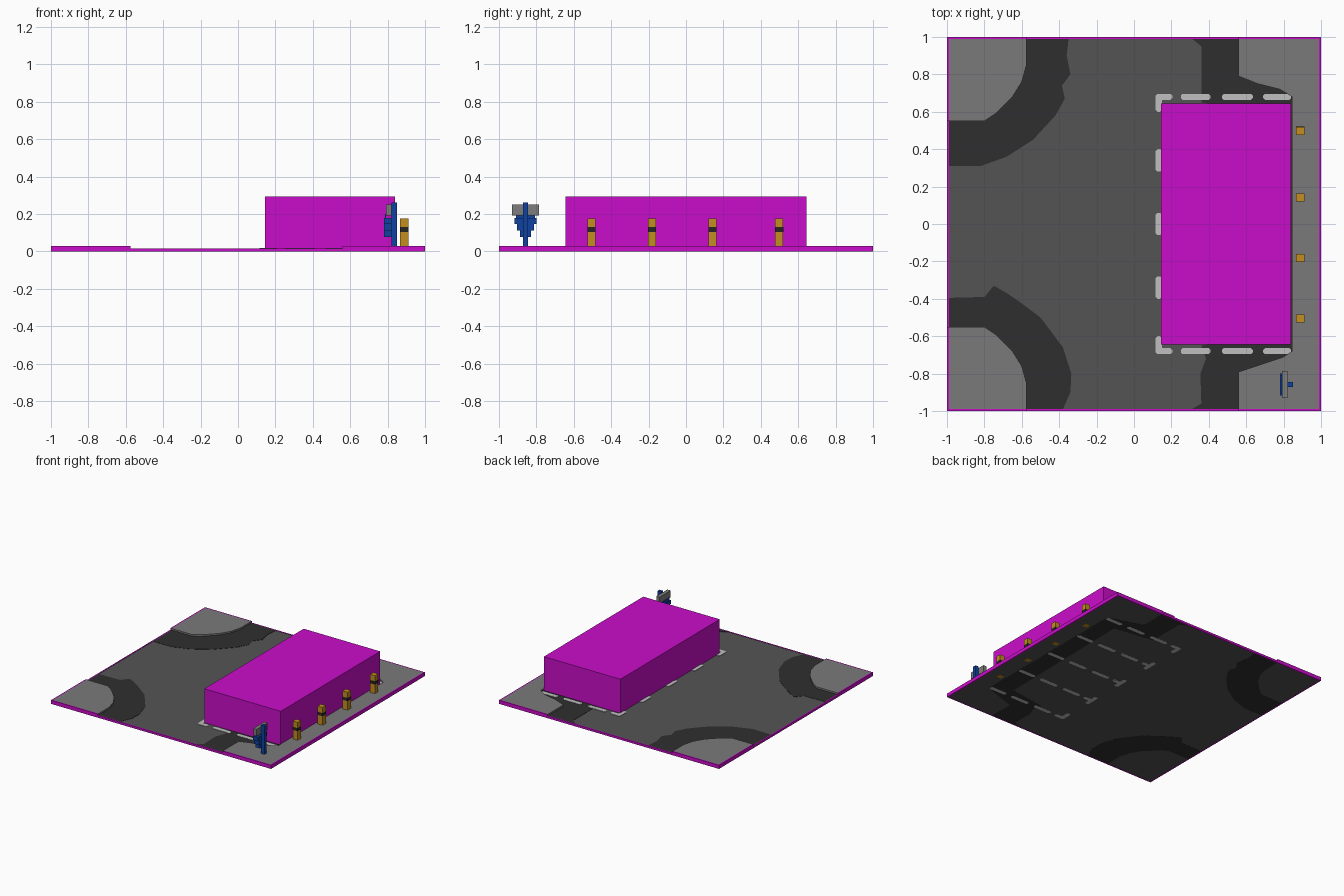
import bpy
import bmesh

cube = bpy.data.objects.get("Cube")
if cube:
    bpy.data.objects.remove(cube, do_unlink=True)


def material(name, rgb):
    # sRGB 0-255 to linear
    lin = [((c / 255 + 0.055) / 1.055) ** 2.4 if c > 10 else c / 255 / 12.92 for c in rgb]
    m = bpy.data.materials.new(name)
    m.use_nodes = True
    m.diffuse_color = (*lin, 1)
    bsdf = m.node_tree.nodes["Principled BSDF"]
    bsdf.inputs["Base Color"].default_value = (*lin, 1)
    bsdf.inputs["Roughness"].default_value = 0.9
    return m


MAGENTA = material("magenta", (202, 13, 202))
ROAD = material("asphalt grey", (84, 84, 84))
DARK = material("dark asphalt", (47, 47, 47))
PAVE = material("pavement grey", (122, 122, 122))
WHITE = material("line white", (192, 192, 192))
YELLOW = material("bollard yellow", (194, 141, 32))
BLACK = material("band black", (38, 36, 32))
BLUE = material("sign blue", (16, 66, 160))
GREY = material("sign grey", (125, 125, 125))


def finish(name, bm, mat):
    bmesh.ops.recalc_face_normals(bm, faces=bm.faces)
    mesh = bpy.data.meshes.new(name)
    bm.to_mesh(mesh)
    bm.free()
    mesh.materials.append(mat)
    ob = bpy.data.objects.new(name, mesh)
    bpy.context.collection.objects.link(ob)
    return ob


def add_prism(bm, pts, z0, z1):
    f = bm.faces.new([bm.verts.new((x, y, z0)) for x, y in pts])
    ext = bmesh.ops.extrude_face_region(bm, geom=[f], use_keep_orig=True)["geom"]
    top = [v for v in ext if isinstance(v, bmesh.types.BMVert)]
    bmesh.ops.translate(bm, verts=top, vec=(0, 0, z1 - z0))


def prism(name, pts, z0, z1, mat):
    bm = bmesh.new()
    add_prism(bm, pts, z0, z1)
    bmesh.ops.triangulate(bm, faces=[f for f in bm.faces if len(f.verts) > 4])
    return finish(name, bm, mat)


def rect(x0, x1, y0, y1):
    return [(x0, y0), (x1, y0), (x1, y1), (x0, y1)]


def box(name, x0, x1, y0, y1, z0, z1, mat):
    return prism(name, rect(x0, x1, y0, y1), z0, z1, mat)


E = 0.99          # inner edge of the border
ROAD_Z, PAVE_Z = 0.015, 0.03

# Road slab
box("road", -E, E, -E, E, 0.001, ROAD_Z, ROAD)

# Raised pavements
nw_curb = [(-E, 0.55), (-0.8, 0.55), (-0.74, 0.59), (-0.65, 0.68), (-0.6, 0.76), (-0.575, 0.85), (-0.575, E)]
sw_curb = [(x, -y) for x, y in nw_curb]
east_curb = [(0.56, E), (0.56, 0.79), (0.66, 0.75), (0.78, 0.72), (0.845, 0.68)]
east_curb += [(0.845, -0.68), (0.8, -0.71), (0.68, -0.75), (0.56, -0.79), (0.56, -E)]
prism("pavement_back_right", nw_curb + [(-E, E)], 0.002, PAVE_Z, PAVE)
prism("pavement_front_right", sw_curb + [(-E, -E)], 0.002, PAVE_Z, PAVE)
prism("pavement_left", east_curb + [(E, -E), (E, E)], 0.002, PAVE_Z, PAVE)

# Dark worn asphalt along the pavements
nw_outer = [(-0.35, E), (-0.36, 0.9), (-0.34, 0.8), (-0.385, 0.74), (-0.37, 0.67), (-0.42, 0.58),
            (-0.54, 0.45), (-0.68, 0.36), (-0.82, 0.31), (-E, 0.31)]
sw_outer = [(-0.38, -E), (-0.34, -0.9), (-0.335, -0.8), (-0.38, -0.66), (-0.5, -0.5), (-0.62, -0.41),
            (-0.68, -0.37), (-0.75, -0.33), (-0.8, -0.39), (-E, -0.395)]
east_outer = [(0.31, -E), (0.36, -0.96), (0.355, -0.8), (0.385, -0.72), (0.36, -0.65), (0.68, -0.6),
              (0.7, 0.6), (0.36, 0.65), (0.36, 0.95), (0.31, E)]
prism("dark_asphalt_back_right", nw_curb + nw_outer, 0.0005, 0.017, DARK)
prism("dark_asphalt_front_right", sw_curb + sw_outer, 0.0005, 0.017, DARK)
prism("dark_asphalt_left", east_curb + east_outer, 0.0005, 0.017, DARK)

# Border skirt: low along the road, higher beside pavements
bm = bmesh.new()
for s in (-1, 1):
    y0, y1 = sorted((s * E, s))
    for x0, x1, z in ((-1, -0.575, PAVE_Z), (-0.575, 0.56, ROAD_Z + 0.002), (0.56, 1, PAVE_Z)):
        add_prism(bm, rect(x0, x1, y0, y1), 0, z)
    y0, y1 = sorted((s * 0.55, s * E))
    add_prism(bm, rect(-1, -E, y0, y1), 0, PAVE_Z)
add_prism(bm, rect(-1, -E, -0.55, 0.55), 0, ROAD_Z + 0.002)
add_prism(bm, rect(E, 1, -E, E), 0, PAVE_Z)
finish("border", bm, MAGENTA)


def dash(bm, x0, x1, y0, y1, c=0.01):
    # Line with clipped corners
    add_prism(bm, [(x0 + c, y0), (x1 - c, y0), (x1, y0 + c), (x1, y1 - c),
                   (x1 - c, y1), (x0 + c, y1), (x0, y1 - c), (x0, y0 + c)], 0, 0.019)


# Parking bay lines with end marks
bm = bmesh.new()
for i in range(-2, 3):
    y = i * 0.34
    for x0, x1 in ((0.12, 0.205), (0.25, 0.41), (0.47, 0.635), (0.69, 0.84)):
        dash(bm, x0, x1, y - 0.016, y + 0.016)
    lo = y - (0.016 if i == -2 else 0.06)
    hi = y + (0.016 if i == 2 else 0.06)
    if i == -2:
        hi = y + 0.08
    if i == 2:
        lo = y - 0.08
    dash(bm, 0.115, 0.15, lo, hi)
finish("parking_lines", bm, WHITE)

# Large plain block over the bays
box("parking_block", 0.145, 0.84, -0.645, 0.645, 0.016, 0.295, MAGENTA)

# Bollards with a black band
for i, y in enumerate((-0.505, -0.182, 0.142, 0.498), 1):
    box(f"bollard_{i}", 0.867, 0.911, y - 0.021, y + 0.021, 0, 0.177, YELLOW)
    box(f"bollard_band_{i}", 0.866, 0.912, y - 0.022, y + 0.022, 0.105, 0.13, BLACK)

# Sign: post, grey bar and stepped arrow pointing down
Y = -0.858
box("sign_post", 0.82, 0.85, Y - 0.014, Y + 0.014, 0.03, 0.263, BLUE)
box("sign_bar", 0.79, 0.82, Y - 0.072, Y + 0.072, 0.193, 0.25, GREY)
bm = bmesh.new()
for half, z0, z1 in ((0.058, 0.148, 0.178), (0.045, 0.111, 0.148), (0.03, 0.077, 0.111)):
    add_prism(bm, rect(0.78, 0.822, Y - half, Y + half), z0, z1)
finish("sign_arrow", bm, BLUE)
box("sign_back", 0.785, 0.791, Y - 0.05, Y + 0.05, 0.178, 0.2, BLUE)
